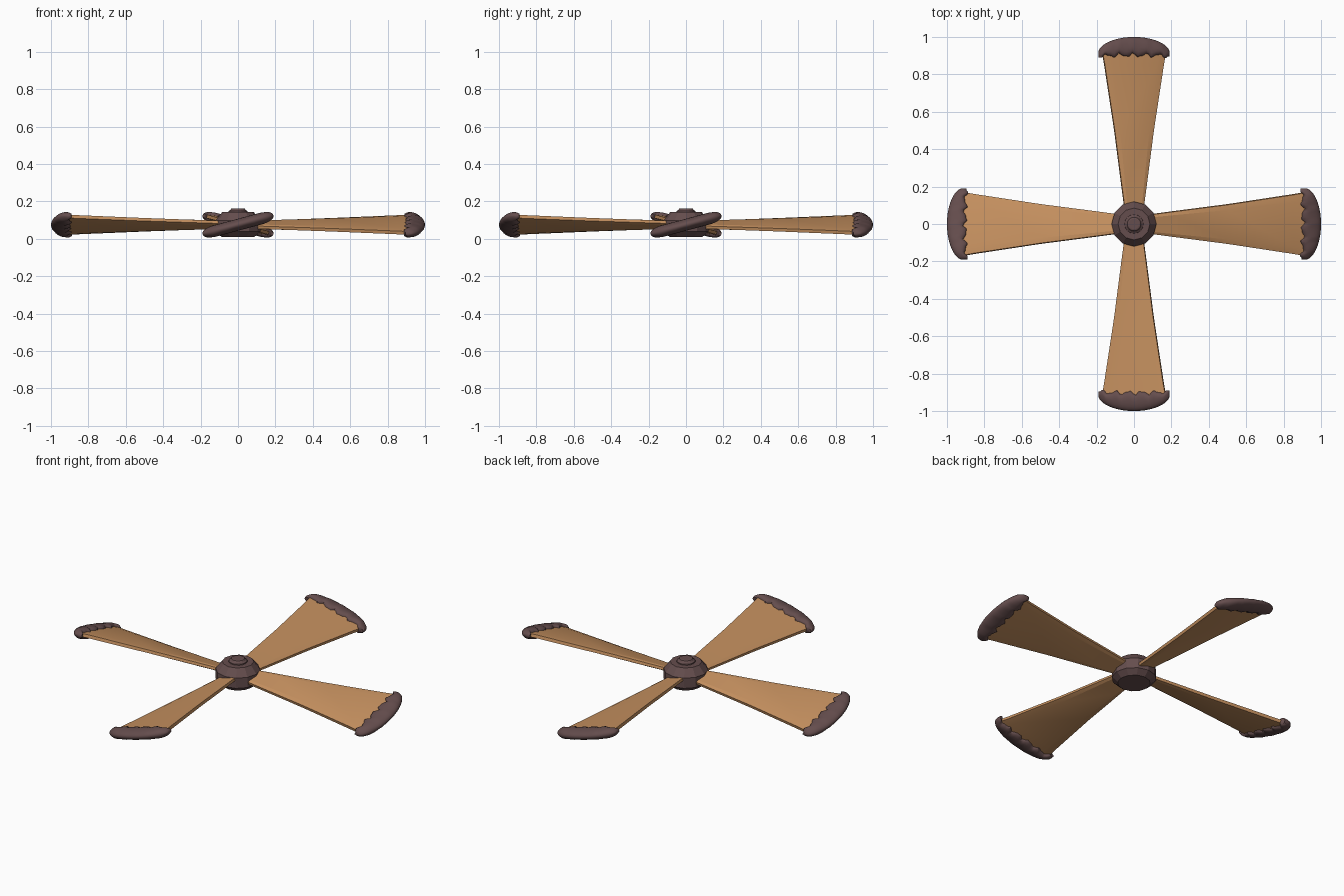
import bpy, bmesh, math
from mathutils import Matrix

if "Cube" in bpy.data.objects:
    bpy.data.objects.remove(bpy.data.objects["Cube"])

ZC = 0.075                    # blade centre height
PITCH = math.radians(15)      # blade tilt


def material(name, rgb):
    m = bpy.data.materials.new(name)
    m.diffuse_color = (*rgb, 1)
    m.use_nodes = True
    m.node_tree.nodes["Principled BSDF"].inputs["Base Color"].default_value = m.diffuse_color
    return m


wood = material("warm wood", (0.56, 0.28, 0.115))
iron = material("dark brown metal", (0.13, 0.075, 0.075))


def loft(name, rings, mat, smooth=None):
    """Skin closed rings of points and cap both ends."""
    bm = bmesh.new()
    vs = [[bm.verts.new(p) for p in ring] for ring in rings]
    n = len(vs[0])
    for a, b in zip(vs, vs[1:]):
        for i in range(n):
            j = (i + 1) % n
            bm.faces.new((a[i], a[j], b[j], b[i]))
    bm.faces.new(vs[0])
    bm.faces.new(vs[-1])
    bmesh.ops.recalc_face_normals(bm, faces=bm.faces)
    me = bpy.data.meshes.new(name)
    bm.to_mesh(me)
    bm.free()
    me.materials.append(mat)
    ob = bpy.data.objects.new(name, me)
    bpy.context.collection.objects.link(ob)
    if smooth:
        bpy.ops.object.select_all(action='DESELECT')
        ob.select_set(True)
        bpy.context.view_layer.objects.active = ob
        bpy.ops.object.shade_smooth_by_angle(angle=math.radians(smooth))
    return ob


def lathe(name, profile, sides, mat):
    return loft(name, [[(r * math.cos(2 * math.pi * i / sides),
                         r * math.sin(2 * math.pi * i / sides), z)
                        for i in range(sides)] for r, z in profile], mat)


# hub: chamfered twelve-sided body with a stepped button on top
lathe("hub", [(0.088, 0.01), (0.12, 0.038), (0.12, 0.098), (0.085, 0.142)], 12, iron)
lathe("hub_button", [(0.052, 0.13), (0.05, 0.148), (0.042, 0.153),
                     (0.036, 0.161), (0.028, 0.163)], 16, iron)


def blade_ring(r, w, t):
    """Flattened lens section: half width w, half thickness t."""
    e = 0.6 * t
    return [(r, -w, -e), (r, -w * 0.75, -t), (r, w * 0.75, -t), (r, w, -e),
            (r, w, e), (r, w * 0.75, t), (r, -w * 0.75, t), (r, -w, e)]


def cap_ring(s):
    """Rounded section of the tip cap at width position s (-1 to 1)."""
    q = math.sqrt(max(0.0, 1 - s * s))
    outer = 0.92 + 0.08 * q ** 1.1
    wave = 0.009 * math.sin(s * 17 + 0.6) + 0.005 * math.sin(s * 31)
    inner = 0.902 + wave * min(1, q * 1.5) - 0.008 * abs(s) ** 3
    t = 0.031 * min(1, (1 - abs(s) ** 6) ** 0.5 + 0.04)
    y = 0.196 * s
    mid = inner + 0.25 * (outer - inner)
    top = [(inner, y, 0.6 * t), (inner + 0.008, y, 0.85 * t)]
    for k in range(7):
        a = math.pi / 2 * (1 - k / 6)
        top.append((mid + (outer - mid) * math.cos(a), y, t * math.sin(a)))
    return top + [(x, yy, -z) for x, yy, z in reversed(top[:-1])]


# four pitched blades with wrapped tip caps
stations = [(0.04, 0.046, 0.012), (0.20, 0.068, 0.013), (0.50, 0.108, 0.014),
            (0.85, 0.163, 0.015), (0.93, 0.178, 0.015)]
N = 40
for k in range(4):
    place = (Matrix.Rotation(k * math.pi / 2, 4, 'Z')
             @ Matrix.Translation((0, 0, ZC)) @ Matrix.Rotation(PITCH, 4, 'X'))
    blade = loft(f"blade_{k + 1}", [blade_ring(*s) for s in stations], wood, 12)
    cap = loft(f"tip_cap_{k + 1}",
               [cap_ring(0.999 * math.sin(math.pi / 2 * (2 * i / N - 1)))
                for i in range(N + 1)], iron, 50)
    blade.matrix_world = place
    cap.matrix_world = place
